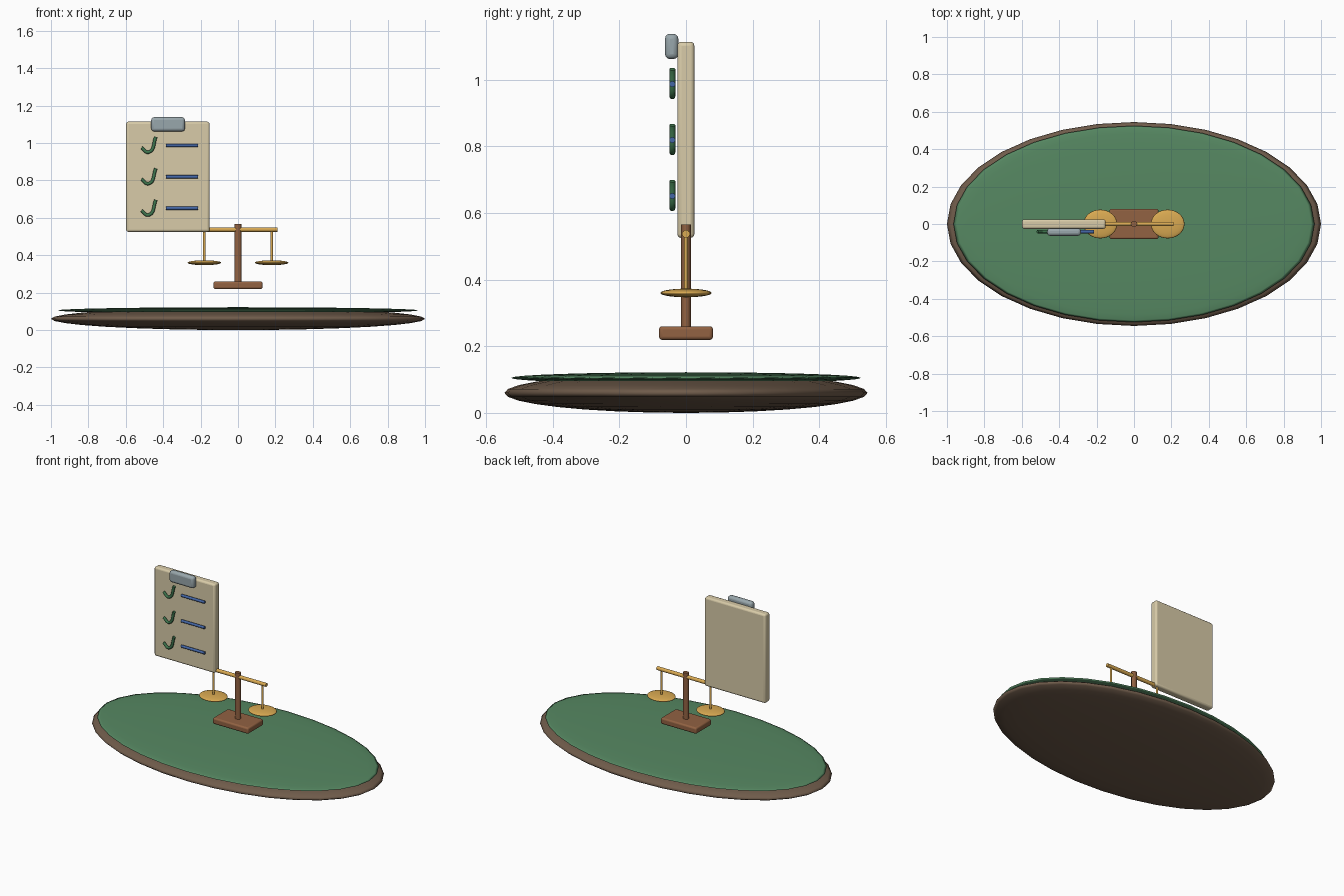
import bpy, math
from mathutils import Vector

if "Cube" in bpy.data.objects:
    bpy.data.objects.remove(bpy.data.objects["Cube"])


def srgb(r, g, b):
    lin = lambda c: c / 12.92 if c <= 0.04045 else ((c + 0.055) / 1.055) ** 2.4
    return [lin(c / 255) for c in (r, g, b)] + [1.0]


def material(name, *rgb):
    m = bpy.data.materials.new(name)
    m.diffuse_color = srgb(*rgb)
    m.use_nodes = True
    m.node_tree.nodes["Principled BSDF"].inputs["Base Color"].default_value = m.diffuse_color
    return m


GREEN = material("felt green", 86, 136, 98)
DARK = material("dark brown", 112, 92, 75)
WOOD = material("wood brown", 146, 98, 66)
BRASS = material("brass", 218, 170, 82)
PAPER = material("paper cream", 216, 203, 168)
STEEL = material("clip grey", 153, 167, 172)
BLUE = material("line blue", 68, 102, 165)
TICK = material("tick green", 62, 118, 78)


def finish(name, mat, angle=40):
    ob = bpy.context.object
    ob.name = name
    ob.data.materials.append(mat)
    bpy.ops.object.transform_apply(location=False, rotation=True, scale=True)
    bpy.ops.object.shade_smooth_by_angle(angle=math.radians(angle))
    return ob


def disc(name, mat, loc, radii, seg=32, rings=16):
    bpy.ops.mesh.primitive_uv_sphere_add(segments=seg, ring_count=rings, radius=1, location=loc)
    bpy.context.object.scale = radii
    return finish(name, mat, 180)


def box(name, mat, lo, hi, bevel):
    lo, hi = Vector(lo), Vector(hi)
    bpy.ops.mesh.primitive_cube_add(size=1, location=(lo + hi) / 2)
    bpy.context.object.scale = hi - lo
    ob = finish(name, mat)
    mod = ob.modifiers.new("rounded edges", "BEVEL")
    mod.width, mod.segments = bevel, 3
    return ob


def rod(name, mat, a, b, radius, flat=1.0, seg=16):
    a, b = Vector(a), Vector(b)
    bpy.ops.mesh.primitive_cylinder_add(vertices=seg, radius=radius, depth=(b - a).length,
                                        location=(a + b) / 2)
    ob = bpy.context.object
    ob.scale.y = flat
    ob.rotation_euler = (b - a).to_track_quat("Z", "Y").to_euler()
    return finish(name, mat)


# Oval table: thick brown body and thin green top
disc("table_body", DARK, (0, 0, 0.06), (1.0, 0.545, 0.06))
disc("table_top", GREEN, (0, 0, 0.105), (0.965, 0.525, 0.017))

# Balance scale: foot, post, beam, two hanging pans
box("scale_foot", WOOD, (-0.131, -0.081, 0.219), (0.131, 0.081, 0.26), 0.01)
rod("scale_post", WOOD, (0, 0, 0.24), (0, 0, 0.566), 0.018, 0.82)
rod("scale_beam", BRASS, (-0.21, 0, 0.537), (0.21, 0, 0.537), 0.012)
for side, x in (("left", -0.18), ("right", 0.18)):
    rod(side + "_hanger", BRASS, (x, 0, 0.36), (x, 0, 0.537), 0.007, 0.9, 12)
    disc(side + "_pan", BRASS, (x, 0, 0.36), (0.09, 0.077, 0.013), 32, 16)

# Clipboard with its clip
box("clipboard", PAPER, (-0.598, -0.026, 0.525), (-0.152, 0.025, 1.114), 0.012)
box("clip", STEEL, (-0.464, -0.063, 1.062), (-0.284, -0.023, 1.138), 0.015)

# Three checklist rows: curved tick and ruled line
TICK_POINTS = [(-0.516, -0.012), (-0.478, -0.036), (-0.439, 0.045)]
for row, z in enumerate((0.987, 0.819, 0.651), 1):
    cu = bpy.data.curves.new("tick", "CURVE")
    cu.dimensions = "3D"
    cu.bevel_depth, cu.bevel_resolution = 0.009, 3
    cu.use_fill_caps = True
    sp = cu.splines.new("BEZIER")
    sp.bezier_points.add(len(TICK_POINTS) - 1)
    for p, (x, dz) in zip(sp.bezier_points, TICK_POINTS):
        p.co = (x, -0.041, z + dz)
        p.handle_left_type = p.handle_right_type = "AUTO"
    ob = bpy.data.objects.new(f"tick_{row}", cu)
    bpy.context.collection.objects.link(ob)
    bpy.ops.object.select_all(action="DESELECT")
    ob.select_set(True)
    bpy.context.view_layer.objects.active = ob
    bpy.ops.object.convert(target="MESH")
    finish(f"tick_{row}", TICK)
    rod(f"line_{row}", BLUE, (-0.385, -0.041, z), (-0.215, -0.041, z), 0.009, 1.0, 12)
